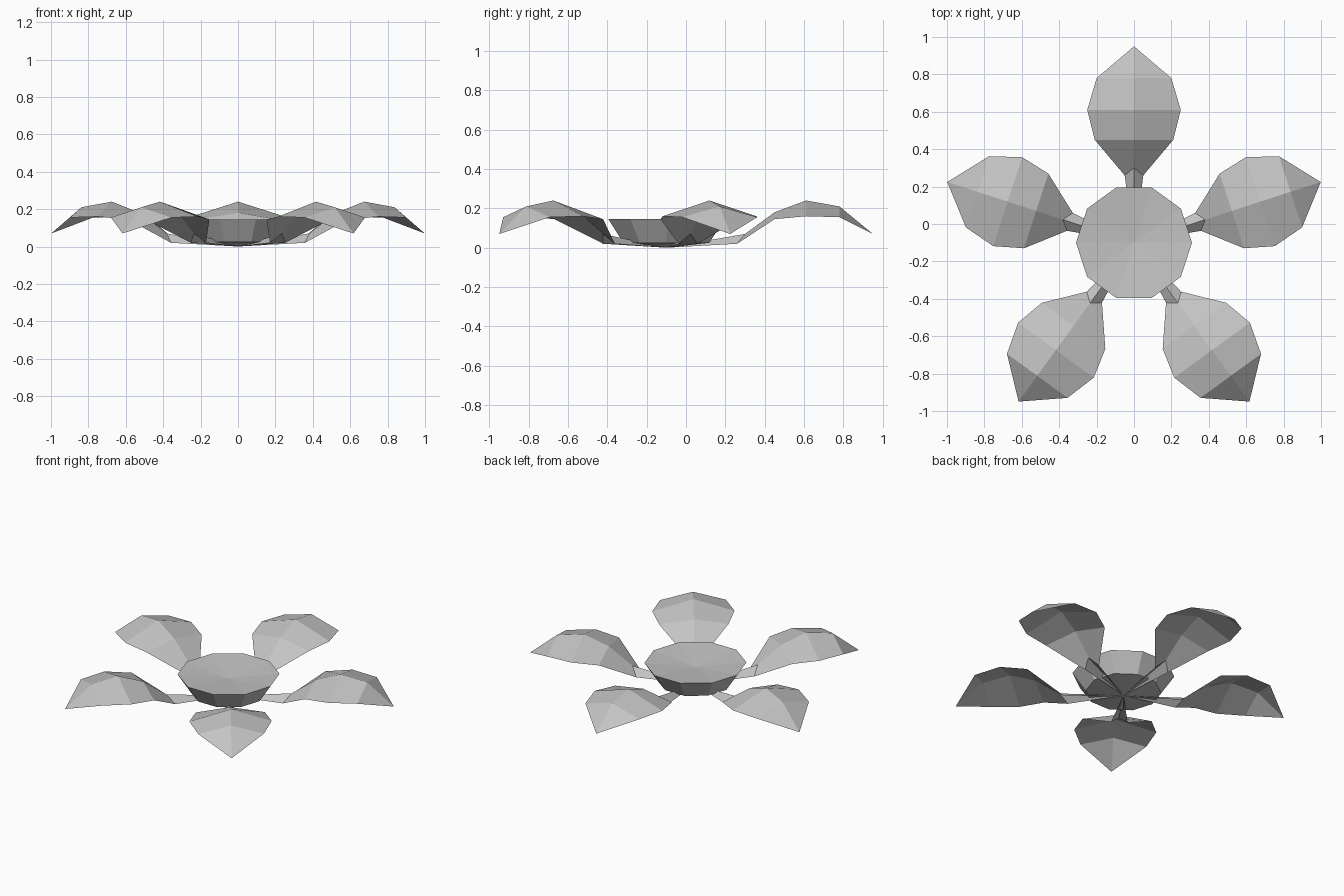
import bpy, bmesh, math
from mathutils import Matrix

cube = bpy.data.objects.get("Cube")
if cube:
    bpy.data.objects.remove(cube)

grey = bpy.data.materials.new("plain grey")
grey.use_nodes = True
colour = (0.55, 0.55, 0.55, 1)
grey.diffuse_color = colour
grey.node_tree.nodes["Principled BSDF"].inputs["Base Color"].default_value = colour

CENTRE = Matrix.Translation((0, -0.1, 0))


def finish(bm, name, matrix):
    """Turn a bmesh into a flat-shaded grey object."""
    bm.transform(matrix)
    mesh = bpy.data.meshes.new(name)
    bm.to_mesh(mesh)
    bm.free()
    mesh.materials.append(grey)
    obj = bpy.data.objects.new(name, mesh)
    bpy.context.collection.objects.link(obj)


def half_strips(bm, rows):
    """Bridge rows of (half width, edge distance, edge z, ridge distance, ridge z)."""
    strips = []
    for w, d, z, rd, rz in rows:
        ridge = bm.verts.new((0, rd, rz))
        if w:
            strips.append((bm.verts.new((-w, d, z)), ridge, bm.verts.new((w, d, z))))
        else:
            strips.append((ridge, ridge, ridge))
    for a, b in zip(strips, strips[1:]):
        for i in range(2):
            corners = dict.fromkeys((a[i], a[i + 1], b[i + 1], b[i]))
            bm.faces.new(list(corners))


# Flower centre: ten-sided bowl with a shallow dished top
bm = bmesh.new()


def ring(radius, z):
    return [bm.verts.new((radius * math.cos(math.tau * i / 10),
                          radius * math.sin(math.tau * i / 10), z)) for i in range(10)]


rim, base = ring(0.31, 0.145), ring(0.23, 0.025)
dish, bottom = bm.verts.new((0, 0, 0.115)), bm.verts.new((0, 0, 0))
for i in range(10):
    j = (i + 1) % 10
    bm.faces.new((dish, rim[i], rim[j]))
    bm.faces.new((rim[j], rim[i], base[i], base[j]))
    bm.faces.new((bottom, base[j], base[i]))
finish(bm, "flower_centre", CENTRE)

# Five ridged petals, each on a pointed stem that starts under the centre
root = (0.05, 0.36, 0.02, 0.40, 0.07)
petal = [root,
         (0.21, 0.55, 0.145, 0.55, 0.18),
         (0.25, 0.71, 0.16, 0.71, 0.24),
         (0.20, 0.88, 0.155, 0.88, 0.21),
         (0, 0, 0, 1.05, 0.07)]
stem = [(0, 0, 0, 0, 0), root]
for k in range(5):
    turn = CENTRE @ Matrix.Rotation(math.tau * k / 5, 4, "Z")
    for name, rows in (("petal", petal), ("petal_stem", stem)):
        bm = bmesh.new()
        half_strips(bm, rows)
        finish(bm, f"{name}_{k + 1}", turn)
